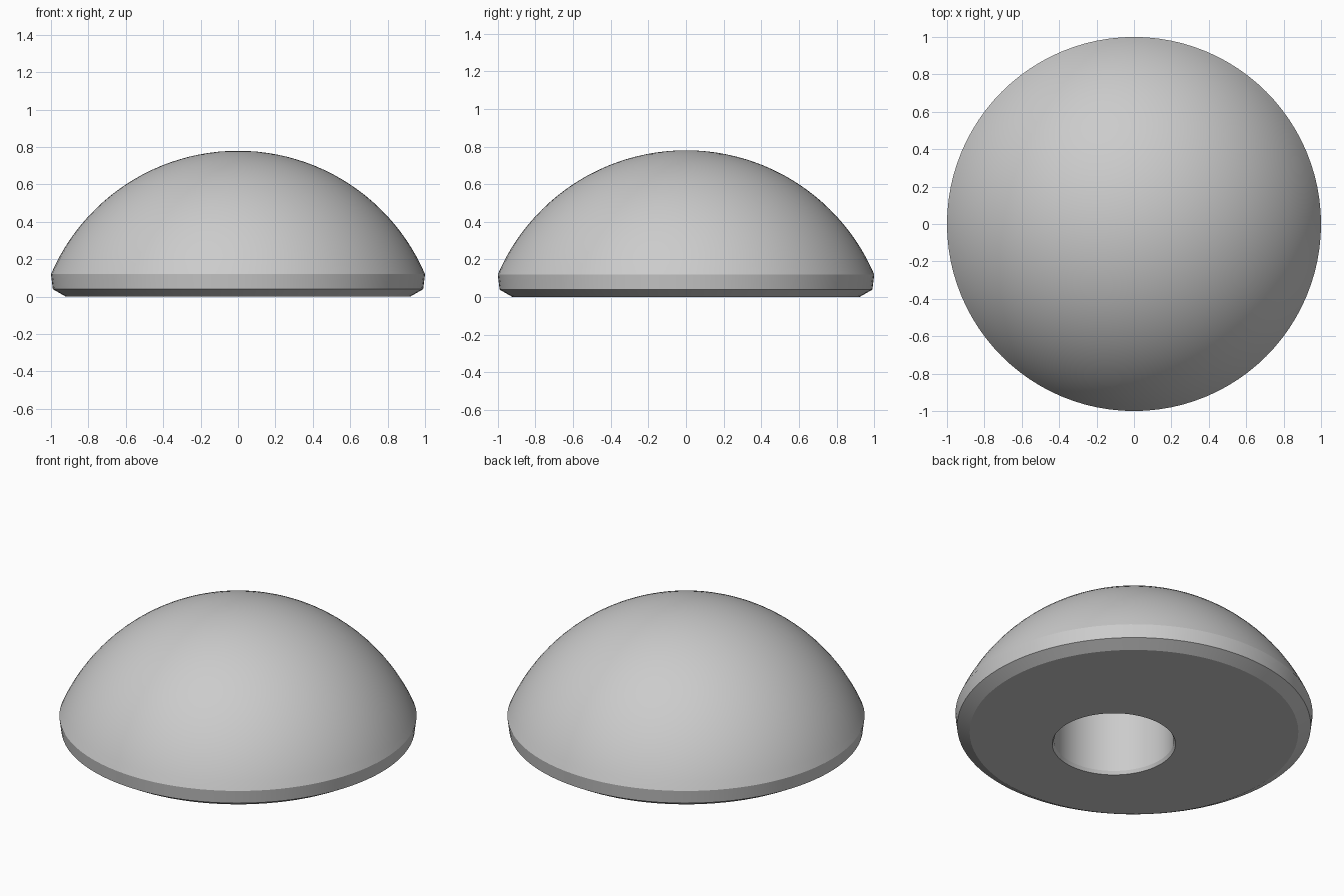
import bpy
import bmesh
from math import sin, cos, pi, asin

# Remove the default cube
cube = bpy.data.objects.get("Cube")
if cube:
    bpy.data.objects.remove(cube, do_unlink=True)

SEGMENTS = 96
HEIGHT = 0.78        # top of the dome
BAND_TOP = 0.12      # widest level, where the dome starts
SOCKET_Y = -0.175    # the round socket sits forward of centre
SOCKET_R = 0.335
SOCKET_TOP = 0.45

# Plain grey material
grey = bpy.data.materials.new("plain grey")
grey.use_nodes = True
color = (0.6, 0.6, 0.6, 1)
grey.diffuse_color = color
bsdf = next(n for n in grey.node_tree.nodes if n.type == 'BSDF_PRINCIPLED')
bsdf.inputs["Base Color"].default_value = color


def ring(bm, radius, z, y=0.0):
    """Circle of vertices around a vertical axis."""
    return [bm.verts.new((radius * cos(2 * pi * i / SEGMENTS),
                          y + radius * sin(2 * pi * i / SEGMENTS), z))
            for i in range(SEGMENTS)]


def bridge(bm, a, b):
    """Quads between two rings."""
    for i in range(SEGMENTS):
        j = (i + 1) % SEGMENTS
        bm.faces.new((a[i], a[j], b[j], b[i]))


def fan(bm, loop, tip):
    """Close a ring with triangles to a point."""
    for i in range(SEGMENTS):
        bm.faces.new((loop[i], loop[(i + 1) % SEGMENTS], tip))


bm = bmesh.new()

# Dome: spherical cap of unit base radius
rise = HEIGHT - BAND_TOP
sphere_r = (1 + rise * rise) / (2 * rise)
centre_z = HEIGHT - sphere_r
spread = asin(1 / sphere_r)
STEPS = 24
rings = []
for k in range(1, STEPS + 1):
    a = spread * k / STEPS
    rings.append(ring(bm, sphere_r * sin(a), centre_z + sphere_r * cos(a)))

# Side band and chamfered foot
rings.append(ring(bm, 0.99, 0.04))
rings.append(ring(bm, 0.92, 0.0))

# Socket: chamfered rim, straight wall, flat end
rings.append(ring(bm, SOCKET_R + 0.01, 0.0, SOCKET_Y))
rings.append(ring(bm, SOCKET_R, 0.02, SOCKET_Y))
rings.append(ring(bm, SOCKET_R, SOCKET_TOP, SOCKET_Y))

for a, b in zip(rings, rings[1:]):
    bridge(bm, a, b)
fan(bm, rings[0], bm.verts.new((0, 0, HEIGHT)))
bm.faces.new(rings[-1])
bmesh.ops.recalc_face_normals(bm, faces=bm.faces)

mesh = bpy.data.meshes.new("dome_body")
bm.to_mesh(mesh)
bm.free()
mesh.materials.append(grey)
body = bpy.data.objects.new("dome_body", mesh)
bpy.context.collection.objects.link(body)

# Smooth surfaces with crisp band, foot and socket edges
bpy.ops.object.select_all(action='DESELECT')
body.select_set(True)
bpy.context.view_layer.objects.active = body
bpy.ops.object.shade_smooth_by_angle(angle=pi / 9)
